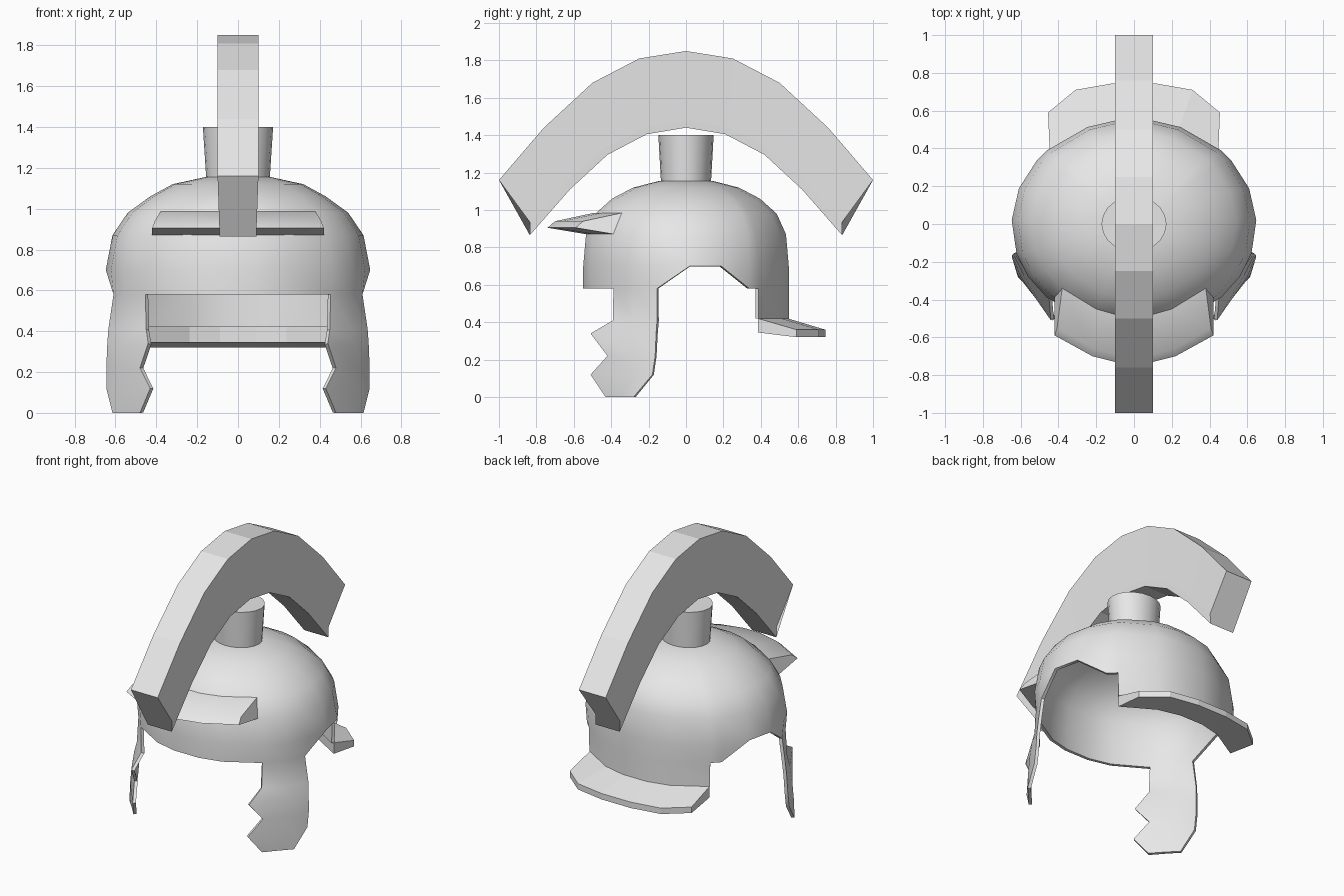
import bpy, bmesh, math

if "Cube" in bpy.data.objects:
    bpy.data.objects.remove(bpy.data.objects["Cube"])

GREY = (0.8, 0.8, 0.8, 1)
metal = bpy.data.materials.new("plain_grey")
metal.use_nodes = True
metal.diffuse_color = GREY
for node in metal.node_tree.nodes:
    if node.type == 'BSDF_PRINCIPLED':
        node.inputs["Base Color"].default_value = GREY


def finish(bm, name, angle=35, thickness=0):
    """Turn a bmesh into a shaded object, optionally thickened inwards."""
    bmesh.ops.recalc_face_normals(bm, faces=bm.faces)
    mesh = bpy.data.meshes.new(name)
    bm.to_mesh(mesh)
    bm.free()
    mesh.materials.append(metal)
    obj = bpy.data.objects.new(name, mesh)
    bpy.context.collection.objects.link(obj)
    bpy.ops.object.select_all(action='DESELECT')
    obj.select_set(True)
    bpy.context.view_layer.objects.active = obj
    if thickness:
        mod = obj.modifiers.new("thickness", 'SOLIDIFY')
        mod.thickness = thickness
        mod.offset = -1
        bpy.ops.object.modifier_apply(modifier=mod.name)
    if angle:
        bpy.ops.object.shade_smooth_by_angle(angle=math.radians(angle))
    return obj


def loft(name, sections, angle=0):
    """Solid through a row of matching closed cross-sections."""
    bm = bmesh.new()
    rows = [[bm.verts.new(p) for p in sec] for sec in sections]
    n = len(rows[0])
    for a, b in zip(rows, rows[1:]):
        for i in range(n):
            j = (i + 1) % n
            bm.faces.new((a[i], a[j], b[j], b[i]))
    bm.faces.new(rows[0])
    bm.faces.new(rows[-1])
    return finish(bm, name, angle)


def both_sides(sections):
    """Continue cross-sections listed from +x to the middle onto -x."""
    flipped = [[(-x, y, z) for x, y, z in s] for s in reversed(sections)]
    return sections + flipped


# Shell: elliptical rings (x radius, y radius, height), top to bottom
RINGS = [(.16, .145, 1.155), (.32, .285, 1.12), (.43, .40, 1.06),
         (.54, .49, .98), (.615, .54, .87), (.648, .555, .70),
         (.635, .555, .58), (.63, .555, .42)]
SINES = [-.99, -.925, -.7, -.5, -.28, .036, .34, .61, .7, .925, .99]
HALF = len(SINES)
COLS = HALF * 2

bm = bmesh.new()
grid = []
for rx, ry, z in RINGS:
    side = [(rx * math.sqrt(1 - s * s), ry * s) for s in SINES]
    loop = side + [(-x, y) for x, y in reversed(side)]
    grid.append([bm.verts.new((x, y, z)) for x, y in loop])
bm.faces.new(grid[0])

for c in range(COLS):
    d = (c + 1) % COLS
    # Half-segment number: 0 at the front, 9 at the back
    k = min(c, HALF - 2) if c < HALF else max(COLS - 2 - c, 0)
    for r in range(len(RINGS) - 1):
        a, b = grid[r], grid[r + 1]
        quad = (a[c], a[d], b[d], b[c])
        if r < 5 or (r == 5 and k not in (4, 5, 6)) or (r == 6 and k >= 8):
            bm.faces.new(quad)
        elif r == 5 and k != 5:
            # Sloping ends of the ear opening
            keep = 4 if k == 4 else 7
            h = c if c < HALF else COLS - 1 - c
            bm.faces.new((a[c], a[d], b[c] if h == keep else b[d]))

# Cheek guards: rows of (x, y) at front, middle and rear, hung from the shell
CHEEK = [(.41, (.45, -.39), (.56, -.28), (.635, -.155)),
         (.34, (.44, -.51), (.58, -.28), (.64, -.16)),
         (.22, (.48, -.42), (.60, -.28), (.645, -.165)),
         (.12, (.43, -.51), (.61, -.28), (.645, -.18)),
         (0, (.48, -.43), (.55, -.35), (.615, -.28))]
for sign in (1, -1):
    above = [grid[6][i if sign > 0 else COLS - 1 - i] for i in (2, 3, 4)]
    for z, *points in CHEEK:
        row = [bm.verts.new((sign * x, y, z)) for x, y in points]
        for i in range(2):
            bm.faces.new((above[i], above[i + 1], row[i + 1], row[i]))
        above = row
bmesh.ops.delete(bm, geom=[v for v in bm.verts if not v.link_faces],
                 context='VERTS')
finish(bm, "helmet_shell", 35, 0.02)

# Brow visor: wedge with a thin front edge
visor = []
for x, tip, low, high, xi in ((.42, -.59, -.38, -.34, .38),
                              (.22, -.70, -.49, -.45, .20),
                              (.06, -.74, -.53, -.49, .06)):
    visor.append([(x, low, .87), (x, tip, .905),
                  (x * .97, tip + .04, .94), (xi, high, .985)])
loft("brow_visor", both_sides(visor), 30)

# Neck guard: sloping flange around the back rim
guard = []
for s, x, y in ((.7, .455, .59), (.925, .31, .71), (.99, .11, .745)):
    xi, yi = .625 * math.sqrt(1 - s * s), .55 * s
    guard.append([(xi, yi, .42), (x, y, .36), (x, y, .32), (xi, yi, .345)])
loft("neck_guard", both_sides(guard))

# Crest holder: short oval post, slightly wider at the top
bm = bmesh.new()
bmesh.ops.create_cone(bm, cap_ends=True, segments=20, radius1=.155,
                      radius2=.172, depth=.26)
for v in bm.verts:
    v.co.y *= .86
    v.co.z += 1.27
finish(bm, "crest_holder")

# Crest: arched plume with a small lip at each end
ARC = [((-1, 1.16), (-.835, .935), (-.835, .865)),
       ((-.76, 1.44), (-.64, 1.15), (-.62, 1.11)),
       ((-.5, 1.68), (-.43, 1.335), (-.42, 1.295)),
       ((-.25, 1.81), (-.22, 1.44), (-.21, 1.405)),
       ((0, 1.85), (0, 1.48), (0, 1.44))]
ARC += [[(-y, z) for y, z in pts] for pts in reversed(ARC[:-1])]
crest = []
for outer, mid, inner in ARC:
    right = [(w, *p) for w, p in ((.1, outer), (.092, mid), (.09, inner))]
    crest.append(right + [(-x, y, z) for x, y, z in reversed(right)])
loft("crest", crest)
